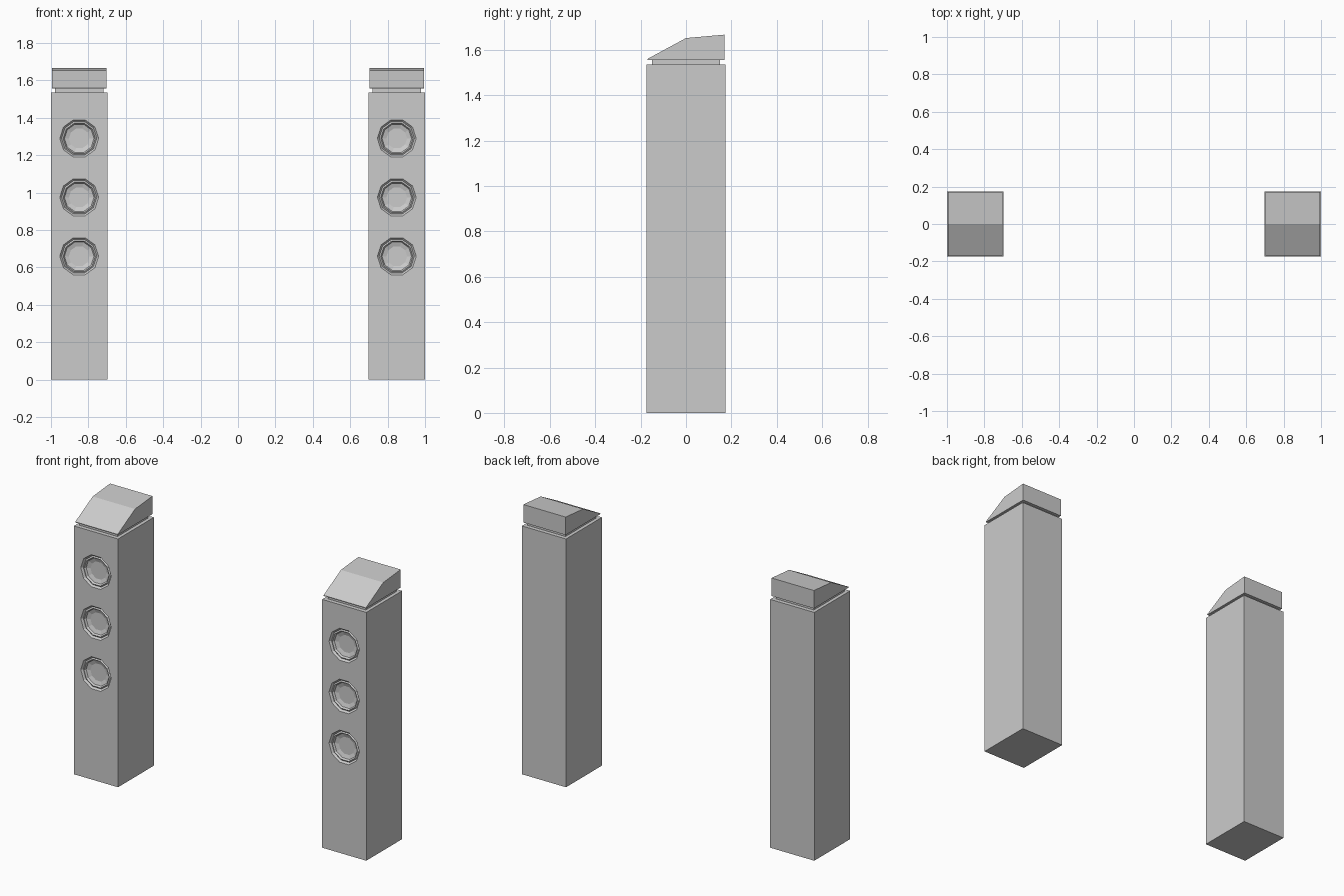
import bpy, bmesh, math

if "Cube" in bpy.data.objects:
    bpy.data.objects.remove(bpy.data.objects["Cube"])

CENTRES = {"left": -0.849, "right": 0.849}
DRIVER_HEIGHTS = (0.66, 0.975, 1.29)


def finish(name, bm):
    bmesh.ops.recalc_face_normals(bm, faces=bm.faces)
    mesh = bpy.data.meshes.new(name)
    bm.to_mesh(mesh)
    bm.free()
    ob = bpy.data.objects.new(name, mesh)
    bpy.context.collection.objects.link(ob)
    return ob


def extrude_profile(name, cx, width, profile):
    """Sweep a closed (y, z) profile along x."""
    bm = bmesh.new()
    face = bm.faces.new([bm.verts.new((cx - width / 2, y, z)) for y, z in profile])
    new = bmesh.ops.extrude_face_region(bm, geom=[face])["geom"]
    moved = [v for v in new if isinstance(v, bmesh.types.BMVert)]
    bmesh.ops.translate(bm, verts=moved, vec=(width, 0, 0))
    return finish(name, bm)


def box(name, cx, width, y, z0, z1):
    return extrude_profile(name, cx, width, [(-y, z0), (y, z0), (y, z1), (-y, z1)])


def driver_cutter(cx, sides=10):
    """Lathed speaker dishes, as (radius, y) profiles around the y axis."""
    profile = [(0.104, -0.2), (0.104, -0.175), (0.094, -0.164),
               (0.086, -0.169), (0.079, -0.158), (0.055, -0.150)]
    bm = bmesh.new()
    for z in DRIVER_HEIGHTS:
        rings = []
        for r, y in profile:
            angles = [math.tau * i / sides for i in range(sides)]
            rings.append([bm.verts.new((cx + r * math.cos(a), y, z + r * math.sin(a)))
                          for a in angles])
        for a, b in zip(rings, rings[1:]):
            for i in range(sides):
                j = (i + 1) % sides
                bm.faces.new((a[i], a[j], b[j], b[i]))
        bm.faces.new(rings[0])
        bm.faces.new(rings[-1])
    return finish("driver_cutter", bm)


for side, cx in CENTRES.items():
    # Tall cabinet with three recessed drivers
    cabinet = box(side + "_cabinet", cx, 0.302, 0.175, 0, 1.535)
    cutter = driver_cutter(cx)
    cutter.hide_render = True
    mod = cabinet.modifiers.new("driver_recesses", 'BOOLEAN')
    mod.operation = 'DIFFERENCE'
    mod.solver = 'EXACT'
    mod.object = cutter
    bpy.context.view_layer.objects.active = cabinet
    bpy.ops.object.modifier_apply(modifier=mod.name)
    bpy.data.objects.remove(cutter)

    # Narrow neck between cabinet and cap
    box(side + "_neck", cx, 0.26, 0.15, 1.53, 1.56)

    # Wedge-shaped cap, sloping to the front
    extrude_profile(side + "_cap", cx, 0.29,
                    [(-0.17, 1.556), (0.17, 1.556), (0.17, 1.667), (0, 1.652), (-0.17, 1.56)])
